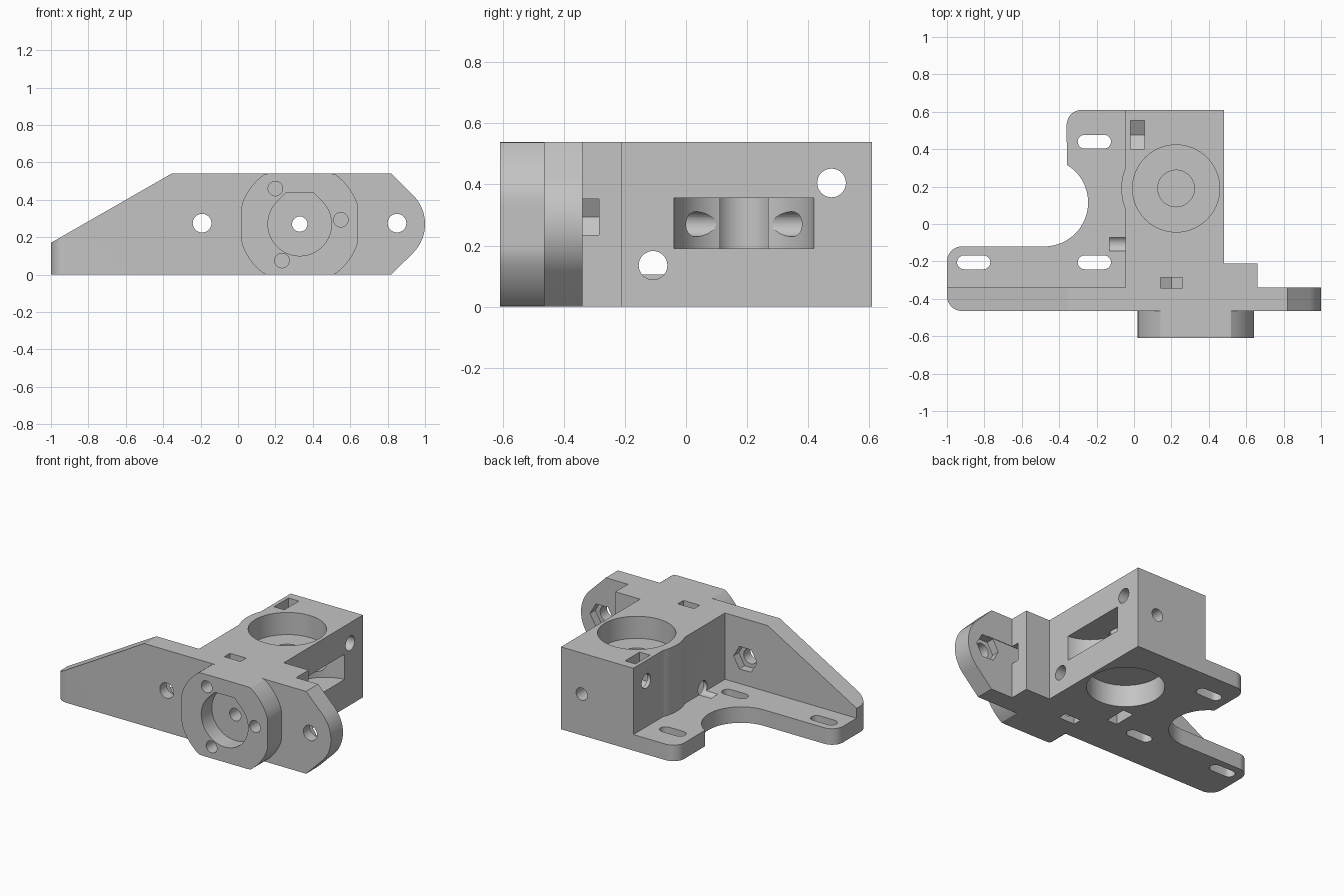
import bpy
import bmesh
from math import cos, sin, radians, pi

if "Cube" in bpy.data.objects:
    bpy.data.objects.remove(bpy.data.objects["Cube"], do_unlink=True)

TOP = 0.54
MID = 0.27
FRONT = -0.465
WALL_BACK = -0.34
BACK = 0.61
SIDE = 0.48
GEAR = (0.225, 0.19)       # drive gear axis
PATH = (0.33, MID)         # filament axis

grey = bpy.data.materials.new("plain grey")
grey.use_nodes = True
grey.diffuse_color = (0.55, 0.55, 0.55, 1)
grey.node_tree.nodes["Principled BSDF"].inputs["Base Color"].default_value = (0.55, 0.55, 0.55, 1)


def arc(cx, cy, r, start, end, steps=12):
    """Points on an arc, angles in degrees."""
    angles = [radians(start + (end - start) * i / steps) for i in range(steps + 1)]
    return [(cx + r * cos(a), cy + r * sin(a)) for a in angles]


def circle(center, r, steps=48):
    return arc(*center, r, 0, 360, steps)[:-1]


def prism(name, points, axis, low, high):
    """Extrude a 2D outline along an axis from low to high."""
    place = {"x": lambda u, v, w: (w, u, v),
             "y": lambda u, v, w: (u, w, v),
             "z": lambda u, v, w: (u, v, w)}[axis]
    bm = bmesh.new()
    ends = [[bm.verts.new(place(u, v, w)) for u, v in points] for w in (low, high)]
    count = len(points)
    for ring in ends:
        bm.faces.new(ring)
    for i in range(count):
        j = (i + 1) % count
        bm.faces.new((ends[0][i], ends[0][j], ends[1][j], ends[1][i]))
    bmesh.ops.recalc_face_normals(bm, faces=bm.faces)
    mesh = bpy.data.meshes.new(name)
    bm.to_mesh(mesh)
    bm.free()
    mesh.materials.append(grey)
    obj = bpy.data.objects.new(name, mesh)
    bpy.context.collection.objects.link(obj)
    return obj


def rect(u0, u1, v0, v1):
    return [(u0, v0), (u1, v0), (u1, v1), (u0, v1)]


def clipped(center, r, u0, u1, v0, v1):
    """Circle outline flattened at the given limits."""
    return [(min(max(u, u0), u1), min(max(v, v0), v1)) for u, v in circle(center, r, 72)]


def slot(cx, cy, half, r):
    return arc(cx + half, cy, r, -90, 90) + arc(cx - half, cy, r, 90, 270)


def nut_slot(center, r, direction, reach):
    """Half hexagon with its point inward, open toward a direction in degrees."""
    a = radians(direction)
    pts = [(-r, 0), (-r / 2, -r * sin(pi / 3)), (reach, -r * sin(pi / 3)),
           (reach, r * sin(pi / 3)), (-r / 2, r * sin(pi / 3))]
    return [(center[0] + p * cos(a) - q * sin(a), center[1] + p * sin(a) + q * cos(a))
            for p, q in pts]


def combine(target, tool, operation):
    mod = target.modifiers.new(tool.name, "BOOLEAN")
    mod.operation = operation
    mod.solver = "EXACT"
    mod.object = tool
    bpy.context.view_layer.objects.active = target
    bpy.ops.object.modifier_apply(modifier=mod.name)
    bpy.data.objects.remove(tool, do_unlink=True)


# Base plate with the concave cut-out on its left edge
base = ([(-1, FRONT), (SIDE, FRONT), (SIDE, BACK)] + arc(-0.28, 0.53, 0.08, 90, 180)
        + arc(-0.48, 0.115, 0.235, 59, -90, 24) + arc(-0.92, -0.2, 0.08, 90, 180))
body = prism("extruder_body", base, "z", 0, 0.105)

# Front wall with sloped wing and rounded lug
wall = ([(-1, 0), (0.82, 0)] + arc(0.782, MID, 0.218, -45, 45, 20)
        + [(0.82, TOP), (-0.355, TOP), (-1, 0.17)])

solids = [
    prism("front_wall", wall, "y", FRONT, WALL_BACK),
    prism("drive_block", rect(-0.045, SIDE, FRONT, BACK), "z", 0, TOP),
    prism("bore_bulge", clipped(GEAR, 0.293, -1, 0.4, -1, 1), "z", 0, TOP),
    prism("side_step", rect(0.4, 0.66, -0.4, -0.21), "z", 0, TOP),
    prism("front_boss", clipped(PATH, 0.327, 0.018, 0.642, 0, TOP), "y", -0.61, -0.4),
]
for part in solids:
    combine(body, part, "UNION")

cutters = []


def cut(points, axis, low, high):
    cutters.append(prism("cutter", points, axis, low, high))


# Rounded front left corner
cut(arc(-0.92, FRONT + 0.08, 0.08, 180, 270)
    + [(-0.92, -0.6), (-1.1, -0.6), (-1.1, FRONT + 0.08)], "z", -0.1, 0.7)

# Mounting slots in the base
for x, y in ((-0.857, -0.205), (-0.212, -0.205), (-0.212, 0.44)):
    cut(slot(x, y, 0.052, 0.037), "z", -0.1, 0.2)

# Round pockets above and below, gear hole and idler window
cut(circle(GEAR, 0.233, 64), "z", 0.395, 0.7)
cut(circle(GEAR, 0.233, 64), "z", -0.1, 0.145)
cut(circle(GEAR, 0.098), "z", 0.17, 0.6)
cut(circle((0.5, GEAR[1]), 0.23, 64), "z", 0.19, 0.355)

# Teardrop recess in the boss and filament path through the block
cut(arc(*PATH, 0.17, 135, 405, 40)
    + [(PATH[0] + 0.07, MID + 0.17), (PATH[0] - 0.07, MID + 0.17)], "y", -0.7, -0.5)
cut(circle(PATH, 0.041, 32), "y", -0.8, 0.8)

# Boss screw holes with nut slots opening up, right and down
for center, direction in (((0.2, 0.46), 90), ((0.55, 0.293), 0), ((0.235, 0.075), -90)):
    cut(circle(center, 0.039, 32), "y", -0.7, -0.25)
    cut(nut_slot(center, 0.068, direction, 0.3), "y", -0.343, -0.285)

# Wall and lug holes with hexagonal nut pockets behind
for x in (-0.192, 0.85):
    cut(circle((x, MID + 0.005), 0.05, 32), "y", -0.6, -0.2)
    cut(circle((x, MID + 0.005), 0.085, 6), "y", -0.395, -0.2)

# Idler bolt holes across the block with nut slots
for center, direction, start in (((0.477, 0.405), 90, -0.2), ((-0.108, 0.135), -90, -0.13)):
    cut(circle(center, 0.047, 32), "x", start, 0.7)
    cut(nut_slot(center, 0.087, direction, 0.3), "x", -0.02, 0.055)

for tool in cutters:
    combine(body, tool, "DIFFERENCE")

# Smooth curved walls, sharp edges kept
bpy.ops.object.select_all(action="DESELECT")
body.select_set(True)
bpy.context.view_layer.objects.active = body
bpy.ops.object.shade_smooth_by_angle(angle=radians(25))
